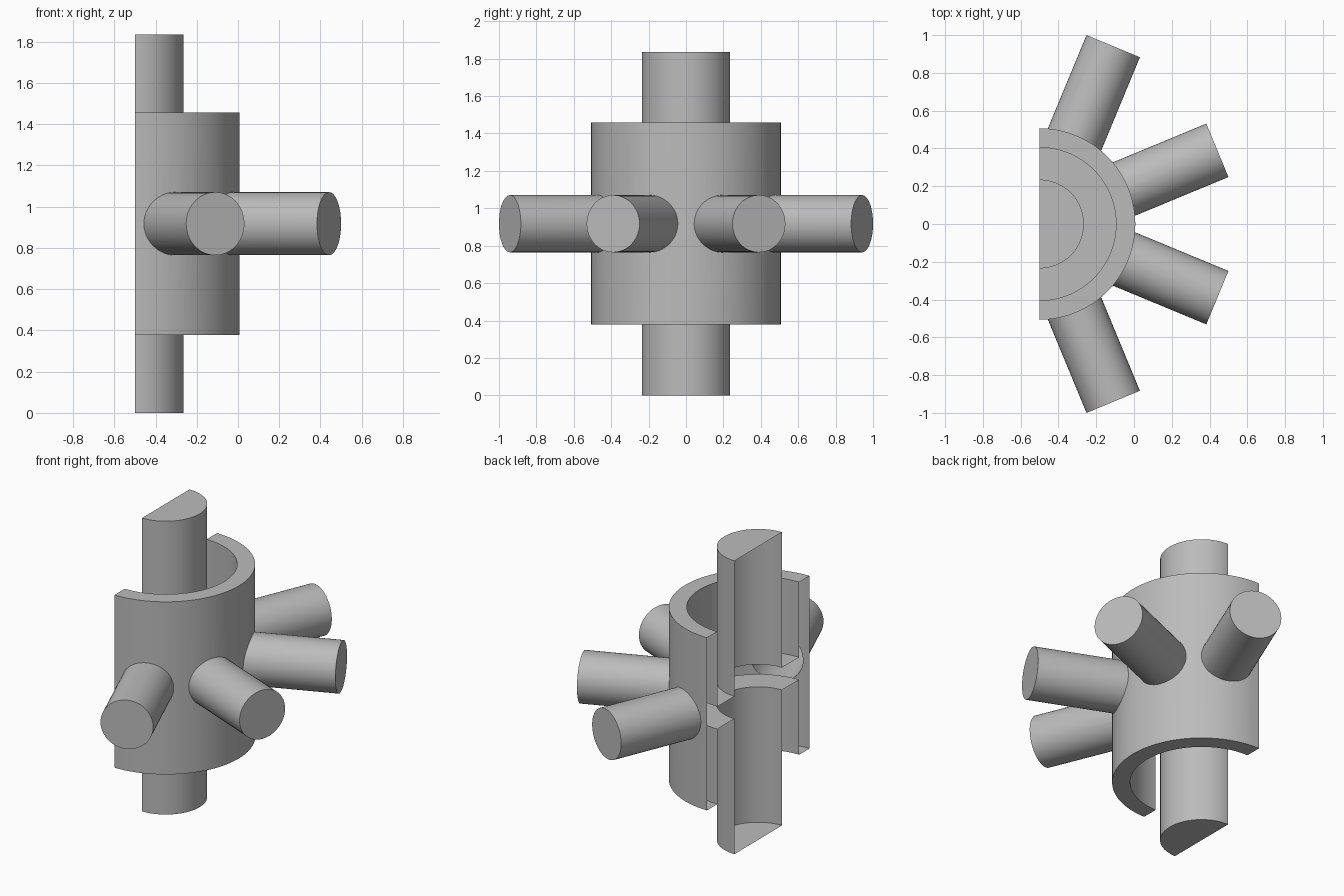
import bpy, bmesh, math
from mathutils import Matrix, Vector

if "Cube" in bpy.data.objects:
    bpy.data.objects.remove(bpy.data.objects["Cube"])

AXIS_X = -0.5      # axis of the vessel lies on the open section plane
MID_Z = 0.9175     # height of the side pipes
SEGMENTS = 96

grey = bpy.data.materials.new("plain grey")
grey.diffuse_color = (0.5, 0.5, 0.5, 1)
grey.use_nodes = True
grey.node_tree.nodes["Principled BSDF"].inputs["Base Color"].default_value = grey.diffuse_color


def make_object(name, bm):
    bmesh.ops.recalc_face_normals(bm, faces=bm.faces[:])
    mesh = bpy.data.meshes.new(name)
    bm.to_mesh(mesh)
    bm.free()
    mesh.materials.append(grey)
    ob = bpy.data.objects.new(name, mesh)
    bpy.context.collection.objects.link(ob)
    return ob


# Vessel: central shaft, thin mid disc and outer sleeve in one turned profile
# (radius, height from the middle), mirrored top to bottom
lower = [(0, -0.9175), (0.235, -0.9175), (0.235, -0.07), (0.405, -0.07),
         (0.405, -0.54), (0.507, -0.54)]
profile = lower + [(r, -h) for r, h in reversed(lower)]
bm = bmesh.new()
verts = [bm.verts.new((AXIS_X, r, MID_Z + h)) for r, h in profile]
edges = [bm.edges.new(pair) for pair in zip(verts, verts[1:])]
bmesh.ops.spin(bm, geom=verts + edges, cent=(AXIS_X, 0, 0), axis=(0, 0, 1),
               angle=math.tau, steps=SEGMENTS, use_merge=True)
bmesh.ops.remove_doubles(bm, verts=bm.verts[:], dist=1e-5)
vessel = make_object("vessel_with_pipes", bm)

# Side pipes: fanned at even angles, opening into the sleeve
START, END, RADIUS = 0.43, 1.019, 0.153
for i, angle in enumerate((-67.5, -22.5, 22.5, 67.5)):
    bm = bmesh.new()
    place = (Matrix.Translation((AXIS_X, 0, MID_Z))
             @ Matrix.Rotation(math.radians(angle), 4, 'Z')
             @ Matrix.Translation(((START + END) / 2, 0, 0))
             @ Matrix.Rotation(math.pi / 2, 4, 'Y'))
    bmesh.ops.create_cone(bm, cap_ends=True, segments=48, radius1=RADIUS,
                          radius2=RADIUS, depth=END - START, matrix=place)
    pipe = make_object(f"side_pipe_{i + 1}", bm)
    union = vessel.modifiers.new("join pipe", 'BOOLEAN')
    union.operation = 'UNION'
    union.solver = 'EXACT'
    union.object = pipe
    bpy.context.view_layer.objects.active = vessel
    bpy.ops.object.modifier_apply(modifier=union.name)
    bpy.data.objects.remove(pipe)

# Open section: cut away the back half and leave the cut uncapped
bm = bmesh.new()
bm.from_mesh(vessel.data)
bmesh.ops.bisect_plane(bm, geom=bm.verts[:] + bm.edges[:] + bm.faces[:],
                       dist=1e-5, plane_co=Vector((AXIS_X, 0, 0)),
                       plane_no=Vector((-1, 0, 0)), clear_outer=True)
bm.to_mesh(vessel.data)
bm.free()

# Smooth round walls with sharp rims
bpy.ops.object.select_all(action='DESELECT')
vessel.select_set(True)
bpy.context.view_layer.objects.active = vessel
bpy.ops.object.shade_smooth_by_angle(angle=math.radians(30))
